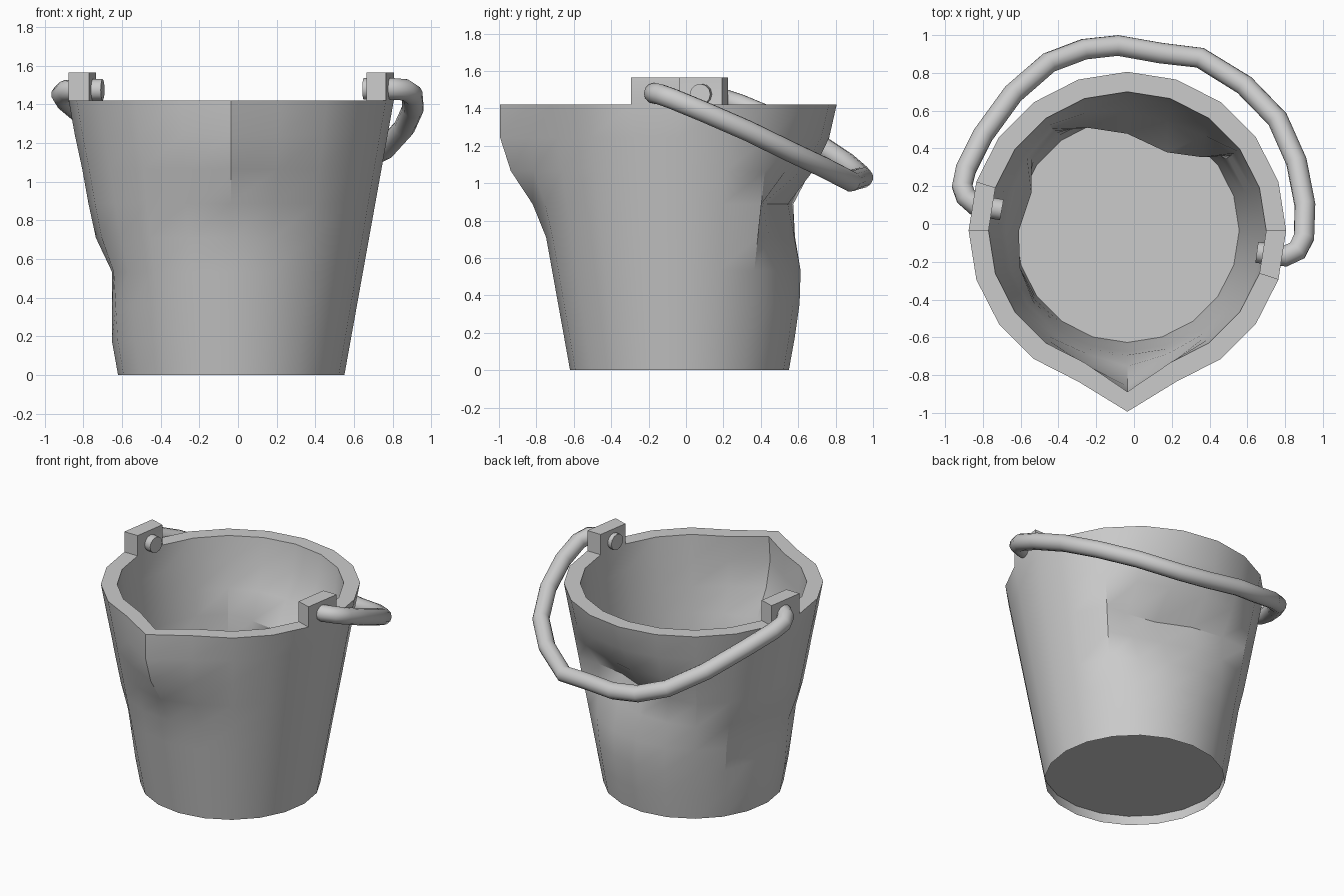
import bpy, bmesh, math
from mathutils import Vector

if "Cube" in bpy.data.objects:
    bpy.data.objects.remove(bpy.data.objects["Cube"])

N = 20                      # sides of the bucket
C = Vector((-0.035, -0.035, 0))
H = 1.42
ZS = [H * i / 8 for i in range(9)]

# Dents: push direction, strength per spoke (degrees), weight per height ring
DENTS = [
    ((0, -1), {54: .16, 72: .23, 90: .165, 108: .10, 126: .01},
     [0, 0, .04, .2, .6, 1, .38, .05, 0]),
    ((1, 0), {144: .01, 162: .10, 180: .065, 198: .04, 216: .02},
     [0, 0, .5, 1, .2, .1, .1, 0, 0]),
]
# Pouring lip: outward push on the front spoke and its neighbours
LIP = {270: [0, 0, 0, 0, 0, .04, .125, .15, .118],
       252: [0, 0, 0, 0, 0, .01, .04, .03, 0],
       288: [0, 0, 0, 0, 0, .01, .04, .03, 0]}


def wall_point(r, z, ring, spoke):
    deg = spoke * 360 // N
    a = math.radians(deg)
    p = C + Vector((r * math.cos(a), r * math.sin(a), z))
    for (dx, dy), spokes, weights in DENTS:
        d = spokes.get(deg, 0) * weights[ring]
        p += Vector((dx * d, dy * d, 0))
    if deg in LIP:
        p.y -= LIP[deg][ring]
    return p


def smooth(obj, angle):
    bpy.ops.object.select_all(action='DESELECT')
    obj.select_set(True)
    bpy.context.view_layer.objects.active = obj
    bpy.ops.object.shade_smooth_by_angle(angle=math.radians(angle))


# Bucket: outer wall up, over the rim, inner wall down to a raised floor
profile = [(0.585 + 0.18 * z, z, i) for i, z in enumerate(ZS)]
profile += [(0.59 + 0.145 * (z - .07) / (H - .07), z, i)
            for i, z in reversed(list(enumerate(ZS))) if i > 0]
profile.append((0.592, 0.07, 0))

bm = bmesh.new()
rings = [[bm.verts.new(wall_point(r, z, i, s)) for s in range(N)]
         for r, z, i in profile]
lug_faces = []
for k, (lo, hi) in enumerate(zip(rings, rings[1:])):
    for s in range(N):
        t = (s + 1) % N
        f = bm.faces.new((lo[s], lo[t], hi[t], hi[s]))
        if k == 8 and s in (9, 19):     # rim segments carrying the lugs
            lug_faces.append(f)
bm.faces.new(rings[-1])

# Lugs: rim segments raised on both sides
for f in bmesh.ops.extrude_discrete_faces(bm, faces=lug_faces)['faces']:
    bmesh.ops.translate(bm, verts=f.verts, vec=(0, 0, 0.145))
# Rejoin the lug feet to the rim
bmesh.ops.remove_doubles(bm, verts=bm.verts, dist=0.0005)

mesh = bpy.data.meshes.new("bucket")
bm.to_mesh(mesh)
bm.free()
bucket = bpy.data.objects.new("bucket", mesh)
bpy.context.collection.objects.link(bucket)
smooth(bucket, 30)

# Handle: bent round bar whose ends pass through the lugs
path = [(-.70, .075, 1.475), (-.84, .10, 1.475), (-.89, .145, 1.47),
        (-.91, .20, 1.45), (-.89, .29, 1.42), (-.80, .47, 1.345),
        (-.64, .69, 1.22), (-.45, .855, 1.11), (-.265, .925, 1.05),
        (-.085, .945, 1.03), (.14, .905, 1.02), (.35, .88, 1.01),
        (.585, .735, 1.085), (.76, .555, 1.17), (.86, .33, 1.28),
        (.905, .10, 1.38), (.90, -.07, 1.45), (.865, -.14, 1.475),
        (.80, -.17, 1.48), (.65, -.15, 1.48)]
curve = bpy.data.curves.new("handle", 'CURVE')
curve.dimensions = '3D'
curve.bevel_depth = 0.056
curve.bevel_resolution = 4
curve.use_fill_caps = True
spline = curve.splines.new('POLY')
spline.points.add(len(path) - 1)
for pt, co in zip(spline.points, path):
    pt.co = (*co, 1)
handle = bpy.data.objects.new("handle", curve)
bpy.context.collection.objects.link(handle)
bpy.ops.object.select_all(action='DESELECT')
handle.select_set(True)
bpy.context.view_layer.objects.active = handle
bpy.ops.object.convert(target='MESH')
smooth(bpy.context.view_layer.objects.active, 40)
